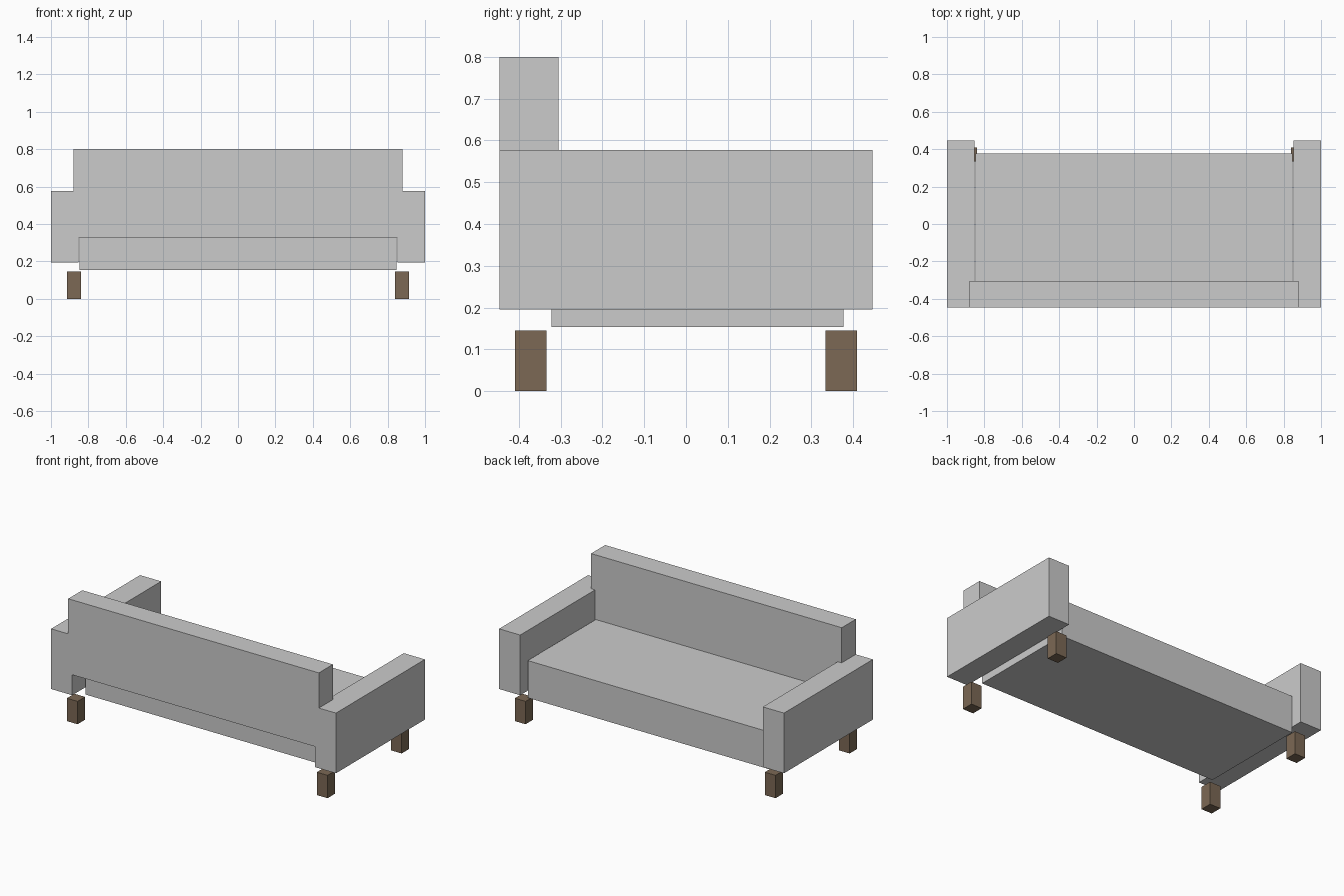
import bpy
import bmesh

if "Cube" in bpy.data.objects:
    bpy.data.objects.remove(bpy.data.objects["Cube"])


def box(name, x, y, z, material=None):
    """Box spanning the (min, max) ranges on each axis."""
    bm = bmesh.new()
    bmesh.ops.create_cube(bm, size=1)
    for v in bm.verts:
        v.co = [r[0] if c < 0 else r[1] for c, r in zip(v.co, (x, y, z))]
    mesh = bpy.data.meshes.new(name)
    bm.to_mesh(mesh)
    bm.free()
    obj = bpy.data.objects.new(name, mesh)
    bpy.context.collection.objects.link(obj)
    if material:
        mesh.materials.append(material)
    return obj


def mirror(obj, x=False, y=False):
    mod = obj.modifiers.new("mirror", 'MIRROR')
    mod.use_axis = (x, y, False)
    mod.use_mirror_merge = False


wood = bpy.data.materials.new("dark_wood")
wood.diffuse_color = (0.2, 0.14, 0.09, 1)
wood.use_nodes = True
wood.node_tree.nodes["Principled BSDF"].inputs["Base Color"].default_value = wood.diffuse_color

# Seat cushion, tucked under the backrest
box("seat", (-0.847, 0.847), (-0.322, 0.377), (0.154, 0.39))

# Backrest, its ends overlapping the arms
box("backrest", (-0.88, 0.88), (-0.446, -0.305), (0.325, 0.80))

# Pair of armrests
arms = box("armrests", (0.852, 1.0), (-0.446, 0.446), (0.195, 0.577))
mirror(arms, x=True)

# Four square legs
legs = box("legs", (0.84, 0.915), (0.334, 0.409), (0.0, 0.145), wood)
mirror(legs, x=True, y=True)
